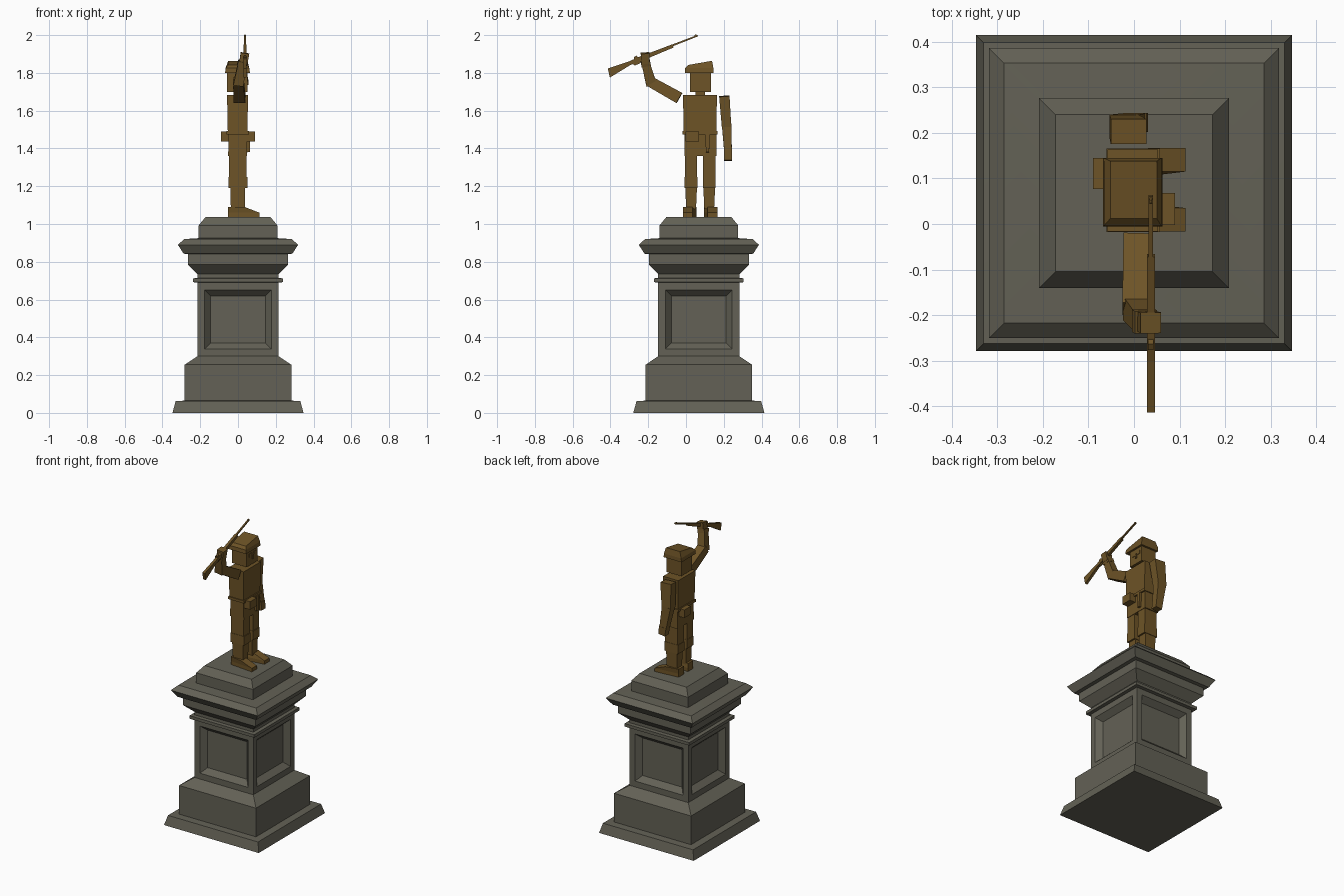
import bpy, bmesh, math
from mathutils import Vector

if "Cube" in bpy.data.objects:
    bpy.data.objects.remove(bpy.data.objects["Cube"])

CY = 0.068      # pedestal centre in y
BODY_Y = 0.075  # figure centre in y


def material(name, rgb):
    m = bpy.data.materials.new(name)
    m.diffuse_color = (*rgb, 1)
    m.use_nodes = True
    m.node_tree.nodes["Principled BSDF"].inputs["Base Color"].default_value = m.diffuse_color
    return m


STONE = material("stone", (0.125, 0.12, 0.092))
BRONZE = material("bronze", (0.155, 0.088, 0.02))


def finish(name, bm, mat):
    bmesh.ops.recalc_face_normals(bm, faces=bm.faces)
    me = bpy.data.meshes.new(name)
    bm.to_mesh(me)
    bm.free()
    me.materials.append(mat)
    ob = bpy.data.objects.new(name, me)
    bpy.context.collection.objects.link(ob)
    return ob


def skin(bm, rings):
    """Bridge equal-length rings of points and cap both ends."""
    loops = [[bm.verts.new(p) for p in r] for r in rings]
    n = len(loops[0])
    bands = [[bm.faces.new((a[i], a[(i + 1) % n], b[(i + 1) % n], b[i])) for i in range(n)]
             for a, b in zip(loops, loops[1:])]
    bm.faces.new(loops[0][::-1])
    bm.faces.new(loops[-1])
    return bands


def rect(x0, x1, y0, y1, z0, z1=None):
    """Rectangle whose height may differ at the -y and +y sides."""
    z1 = z0 if z1 is None else z1
    return [(x0, y0, z0), (x1, y0, z0), (x1, y1, z1), (x0, y1, z1)]


def stack(name, *rings):
    bm = bmesh.new()
    skin(bm, rings)
    return finish(name, bm, BRONZE)


def box(name, x0, x1, y0, y1, z0, z1):
    return stack(name, rect(x0, x1, y0, y1, z0), rect(x0, x1, y0, y1, z1))


def limb(name, a, b, size_a, size_b):
    """Tapered square bar from a to b; sizes are (x width, thickness)."""
    a, b = Vector(a), Vector(b)
    d = (b - a).normalized()
    side = d.cross(Vector((1, 0, 0))).normalized()
    wide = side.cross(d)
    ring = lambda p, s: [p + wide * s[0] / 2 * i + side * s[1] / 2 * j
                         for i, j in ((-1, -1), (1, -1), (1, 1), (-1, 1))]
    return stack(name, ring(a, size_a), ring(b, size_b))


# Pedestal: square profile (half width, height) with recessed side panels
profile = [(.347, 0), (.330, .062), (.282, .065), (.282, .255), (.215, .30), (.215, .69),
           (.237, .692), (.237, .712), (.215, .715), (.215, .735), (.265, .785), (.265, .84),
           (.288, .843), (.318, .89), (.285, .92), (.208, .925), (.208, .993), (.172, 1.037)]
bm = bmesh.new()
bands = skin(bm, [rect(-h, h, CY - h, CY + h, z) for h, z in profile])
bmesh.ops.recalc_face_normals(bm, faces=bm.faces)
panels = bands[4]
bmesh.ops.inset_individual(bm, faces=panels, thickness=.055)
bmesh.ops.inset_individual(bm, faces=panels, thickness=.045, depth=-.035)
pedestal = finish("pedestal", bm, STONE)
bpy.context.view_layer.objects.active = pedestal
pedestal.select_set(True)
bpy.ops.object.shade_smooth_by_angle(angle=math.radians(35))

# Legs, boots and feet, mirrored about the body centre
for s, tag in ((-1, "right"), (1, "left")):
    c = BODY_Y + s * .048
    box(tag + "_thigh", -.048, .045, c - .032, c + .032, 1.25, 1.37)
    box(tag + "_boot_cuff", -.05, .049, c - .034, c + .034, 1.19, 1.25)
    stack(tag + "_boot", rect(-.038, .036, c - .026, c + .026, 1.08),
          rect(-.04, .038, c - .031, c + .031, 1.19))
    foot = lambda z, toe: [(-.052, c - .028, z), (toe - .005, c - .026 + s * .018, z),
                           (toe - .005 + .0, c + .026 + s * .018, z), (-.052, c + .028, z)]
    low, high = foot(1.036, .118), foot(1.09, .04)
    mid = [(x, y, 1.06) for x, y, _ in low]
    stack(tag + "_foot", low, mid, high)

# Jacket and belt gear
stack("jacket_skirt", rect(-.052, .048, -.008, .162, 1.36), rect(-.05, .046, -.008, .160, 1.49))
stack("torso", rect(-.054, .050, -.012, .160, 1.485), rect(-.058, .053, -.016, .164, 1.683))
box("belt", -.06, .057, -.018, .166, 1.475, 1.492)
box("front_pouch", .04, .09, -.002, .068, 1.437, 1.49)
box("back_pouch", -.09, -.04, .077, .145, 1.437, 1.49)
limb("sheath", (.052, .114, 1.478), (.056, .114, 1.38), (.02, .026), (.014, .016))

# Head and cap
box("neck", -.025, .02, .05, .10, 1.675, 1.71)
box("head", -.058, .05, .02, .132, 1.70, 1.81)
stack("cap", rect(-.068, .063, -.006, .145, 1.80), rect(-.066, .06, -.004, .145, 1.825),
      rect(-.052, .05, .012, .138, 1.842, 1.864))
for y in (.058, .103):
    box("eye", .045, .053, y - .013, y + .013, 1.755, 1.778)
box("nose", .045, .056, .074, .087, 1.735, 1.765)

# Lowered left arm
limb("left_upper_arm", (-.012, .203, 1.677), (-.022, .215, 1.51), (.078, .055), (.064, .05))
limb("left_forearm", (-.022, .215, 1.525), (.002, .223, 1.375), (.062, .05), (.048, .04))
limb("left_hand", (.002, .223, 1.388), (.008, .223, 1.335), (.052, .042), (.046, .042))

# Raised right arm
limb("right_upper_arm", (.008, -.035, 1.667), (.002, -.187, 1.752), (.062, .062), (.055, .056))
limb("right_forearm", (.002, -.183, 1.738), (.022, -.213, 1.85), (.054, .056), (.044, .044))
limb("right_cuff", (.02, -.211, 1.84), (.026, -.215, 1.86), (.05, .05), (.05, .05))
limb("right_hand", (.028, -.213, 1.85), (.037, -.217, 1.905), (.044, .042), (.046, .046))

# Rifle: side outline in local (along, up) swept across x, then tilted
GRIP, TILT = Vector((.037, -.217, 1.882)), math.atan2(.12, .308)


def rifle_part(name, outline, half):
    ca, sa = math.cos(TILT), math.sin(TILT)
    ring = lambda x: [GRIP + Vector((x, u * ca - v * sa, u * sa + v * ca)) for u, v in outline]
    return stack(name, ring(-half), ring(half))


rifle_part("rifle_stock", [(-.212, -.032), (-.205, .017), (-.085, .011), (-.03, .014), (.16, .012),
                           (.16, -.006), (-.03, -.011), (-.085, -.009)], .009)
rifle_part("rifle_barrel", [(.0, .013), (.0, .001), (.302, .002), (.302, .01)], .005)
rifle_part("front_sight", [(.285, .009), (.299, .009), (.296, .0155), (.288, .0155)], .003)
rifle_part("trigger_guard", [(-.075, -.006), (-.025, -.006), (-.035, -.02), (-.065, -.02)], .004)
rifle_part("rifle_lock", [(-.06, .008), (-.03, .008), (-.04, .025), (-.055, .022)], .006)
